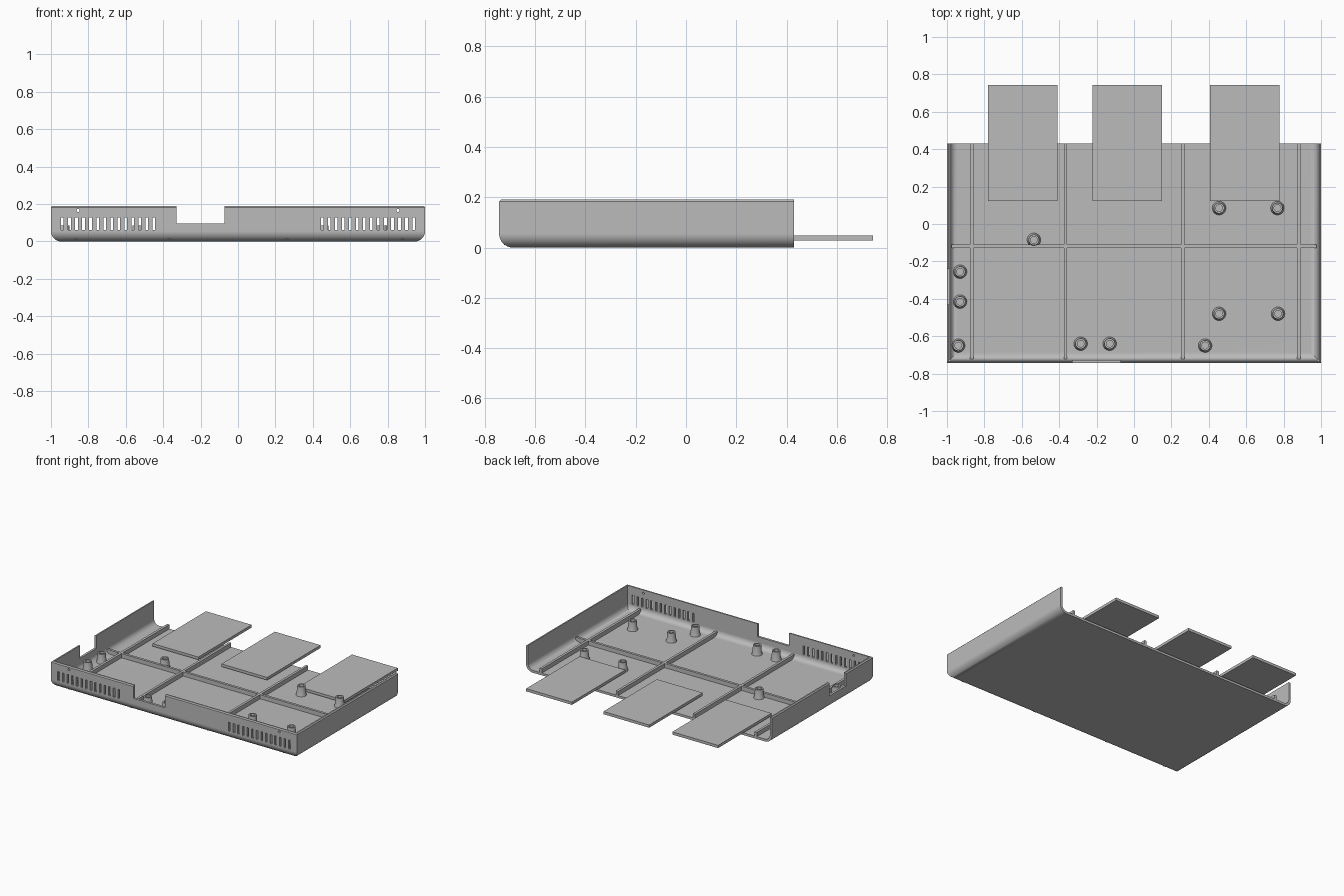
import bpy, bmesh, math
from mathutils import Matrix, Vector

cube = bpy.data.objects.get("Cube")
if cube:
    bpy.data.objects.remove(cube, do_unlink=True)

grey = bpy.data.materials.new("light grey plastic")
grey.use_nodes = True
colour = (0.5, 0.5, 0.5, 1)
grey.diffuse_color = colour
grey.node_tree.nodes["Principled BSDF"].inputs["Base Color"].default_value = colour

W, FRONT, BACK, H = 1.0, -0.743, 0.43, 0.19   # half width, front, open back, height
WALL = 0.017


def add_box(bm, lo, hi):
    lo, hi = Vector(lo), Vector(hi)
    mat = Matrix.Translation((lo + hi) / 2) @ Matrix.Diagonal((*(hi - lo), 1))
    return bmesh.ops.create_cube(bm, size=1, matrix=mat)["verts"]


def finish(bm, name):
    bmesh.ops.recalc_face_normals(bm, faces=bm.faces)
    mesh = bpy.data.meshes.new(name)
    bm.to_mesh(mesh)
    bm.free()
    mesh.materials.append(grey)
    ob = bpy.data.objects.new(name, mesh)
    bpy.context.collection.objects.link(ob)
    return ob


def box(name, lo, hi):
    bm = bmesh.new()
    add_box(bm, lo, hi)
    return finish(bm, name)


def bevel_rim(bm, z, y_back, radius, segments):
    """Round the front, left and right edges lying at height z."""
    edges = [e for e in bm.edges
             if all(abs(v.co.z - z) < 1e-4 for v in e.verts)
             and not all(abs(v.co.y - y_back) < 1e-4 for v in e.verts)]
    bmesh.ops.bevel(bm, geom=edges, offset=radius, segments=segments,
                    profile=0.5, affect='EDGES')


def smooth(ob):
    bpy.ops.object.select_all(action='DESELECT')
    ob.select_set(True)
    bpy.context.view_layer.objects.active = ob
    bpy.ops.object.shade_smooth_by_angle(angle=math.radians(30))


def cut(ob, cutter):
    mod = ob.modifiers.new("cut", 'BOOLEAN')
    mod.operation, mod.solver, mod.object = 'DIFFERENCE', 'EXACT', cutter
    bpy.context.view_layer.objects.active = ob
    bpy.ops.object.modifier_apply(modifier=mod.name)
    bpy.data.objects.remove(cutter, do_unlink=True)


# Tray shell, open at the top and the back
bm = bmesh.new()
add_box(bm, (-W, FRONT, 0), (W, BACK, H))
bevel_rim(bm, 0, BACK, 0.055, 8)
bevel_rim(bm, H, BACK, 0.007, 1)
tray = finish(bm, "tray")

bm = bmesh.new()
add_box(bm, (-W + WALL, FRONT + WALL, WALL), (W - WALL, BACK + 0.2, H + 0.2))
bevel_rim(bm, WALL, BACK + 0.2, 0.04, 8)
cut(tray, finish(bm, "cavity_cutter"))

# Connector notches, vent slots and pin holes
bm = bmesh.new()
add_box(bm, (-0.33, FRONT - 0.05, 0.095), (-0.073, FRONT + 0.04, H + 0.05))
add_box(bm, (-W - 0.05, -0.43, 0.095), (-W + 0.04, -0.24, H + 0.05))
for side in (-1, 1):
    for i in range(14):
        x = side * (0.45 + i * 0.0376)
        add_box(bm, (x - 0.007, FRONT - 0.05, 0.062), (x + 0.007, FRONT + 0.04, 0.128))
    turn = Matrix.Translation((side * 0.855, FRONT, 0.166)) @ Matrix.Rotation(math.pi / 2, 4, 'X')
    bmesh.ops.create_cone(bm, cap_ends=True, segments=16, radius1=0.008,
                          radius2=0.008, depth=0.1, matrix=turn)
cut(tray, finish(bm, "opening_cutter"))
smooth(tray)
normals = tray.modifiers.new("even_normals", 'WEIGHTED_NORMAL')
normals.keep_sharp = True

# Floor stiffening ribs
T, RIB_TOP = 0.009, 0.048
for i, x in enumerate((-0.868, -0.366, 0.26, 0.88)):
    box(f"long_rib_{i + 1}", (x - T, FRONT + 0.02, 0.01), (x + T, BACK, RIB_TOP))
box("cross_rib", (-0.975, -0.118 - T, 0.01), (0.975, -0.118 + T, RIB_TOP))

# Hollow screw bosses with flared feet
bm = bmesh.new()
profile = [(0.037, 0.012), (0.036, 0.02), (0.031, 0.035), (0.028, 0.085),
           (0.018, 0.085), (0.018, 0.03), (0, 0.03)]
verts = [bm.verts.new((r, 0, z)) for r, z in profile]
edges = [bm.edges.new(pair) for pair in zip(verts, verts[1:])]
bmesh.ops.spin(bm, geom=verts + edges, cent=(0, 0, 0), axis=(0, 0, 1),
               angle=math.tau, steps=32)
bmesh.ops.remove_doubles(bm, verts=bm.verts, dist=1e-5)
boss = finish(bm, "screw_boss_1")
if boss.data.polygons[0].normal.dot(boss.data.polygons[0].center) < 0:
    boss.data.flip_normals()
smooth(boss)
spots = [(-0.93, -0.255), (-0.93, -0.415), (-0.94, -0.65), (-0.535, -0.085),
         (-0.285, -0.64), (-0.13, -0.64), (0.38, -0.65), (0.455, -0.48),
         (0.77, -0.48), (0.455, 0.085), (0.767, 0.085)]
for i, (x, y) in enumerate(spots):
    ob = boss
    if i:
        ob = bpy.data.objects.new(f"screw_boss_{i + 1}", boss.data)
        bpy.context.collection.objects.link(ob)
    ob.location = (x, y, 0)

# Flat plates reaching out of the open back
for i, x in enumerate((-0.595, -0.035, 0.593)):
    box(f"back_plate_{i + 1}", (x - 0.186, 0.123, 0.027), (x + 0.186, 0.743, 0.047))
